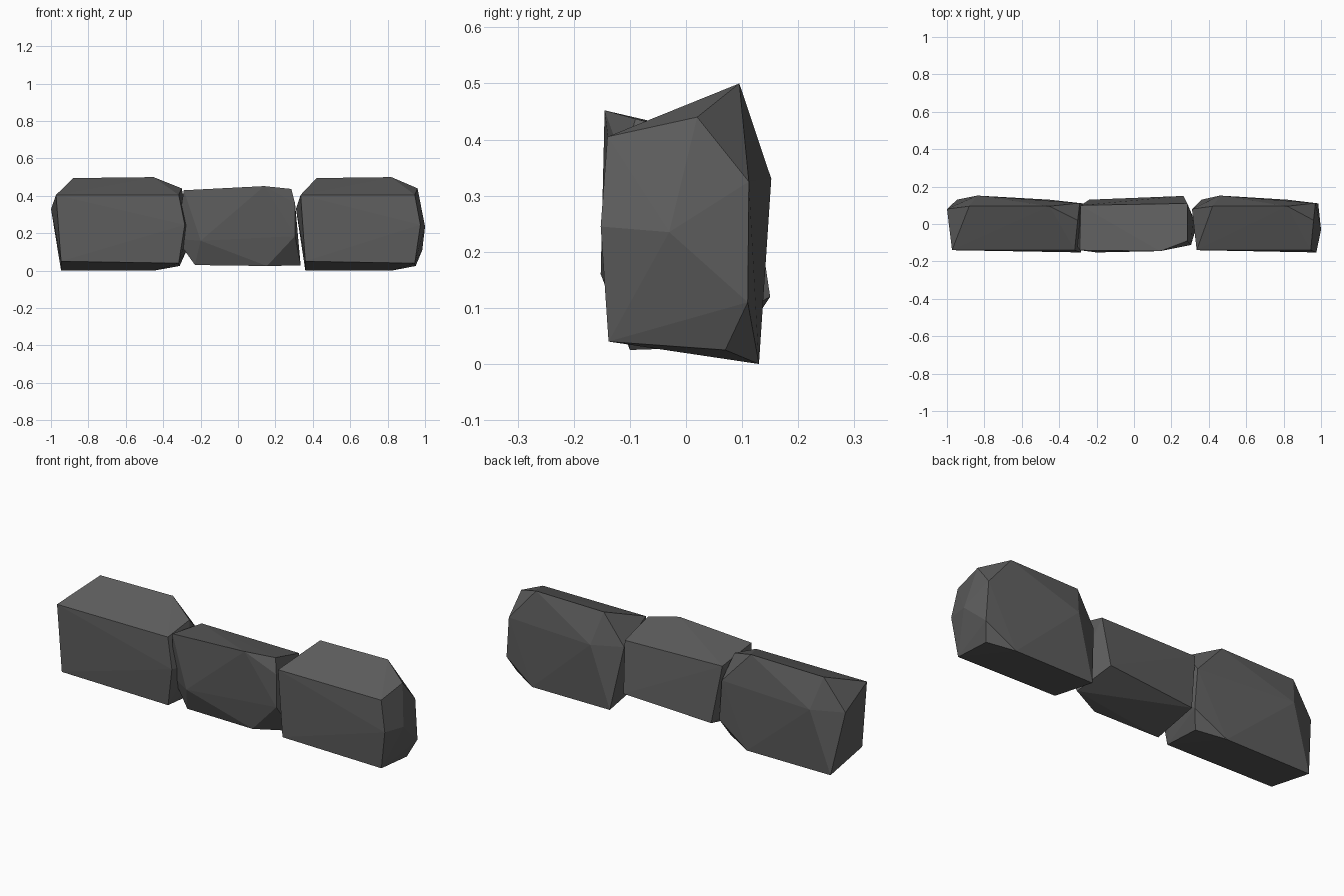
import bpy
import bmesh

stone = bpy.data.materials.new("dark grey stone")
stone.diffuse_color = (0.11, 0.11, 0.11, 1.0)


def make_stone(name, points, scale_x=1.0, shift_x=0.0):
    """Chiselled stone: flat-shaded convex hull around its corner points."""
    bm = bmesh.new()
    for x, y, z in points:
        bm.verts.new((x * scale_x + shift_x, y, z))
    hull = bmesh.ops.convex_hull(bm, input=bm.verts[:])
    loose = {g for g in hull["geom_interior"] + hull["geom_unused"]
             if isinstance(g, bmesh.types.BMVert)}
    bmesh.ops.delete(bm, geom=list(loose), context='VERTS')
    bmesh.ops.recalc_face_normals(bm, faces=bm.faces[:])
    mesh = bpy.data.meshes.new(name)
    bm.to_mesh(mesh)
    bm.free()
    mesh.materials.append(stone)
    obj = bpy.data.objects.new(name, mesh)
    bpy.context.collection.objects.link(obj)
    return obj


# Corners of the taller stone, used at both ends
end_corners = [
    (0.42, 0.095, 0.495), (0.82, 0.095, 0.50), (0.96, 0.02, 0.44),   # top
    (0.945, -0.14, 0.405), (0.335, -0.14, 0.405),                    # front top
    (0.975, -0.152, 0.245), (0.36, -0.138, 0.05), (0.945, -0.138, 0.04),
    (0.46, 0.152, 0.33), (0.31, 0.08, 0.33), (0.97, 0.112, 0.325),   # back
    (0.985, 0.11, 0.11), (1.0, -0.03, 0.235),                        # right end
    (0.95, 0.07, 0.025), (0.82, 0.13, 0.0), (0.36, 0.13, 0.0),       # base
]

# Corners of the lower middle stone
middle_corners = [
    (-0.29, -0.14, 0.43), (0.14, -0.145, 0.452), (0.285, -0.09, 0.437),  # front top
    (0.285, 0.11, 0.385), (-0.285, 0.10, 0.395),                     # back top
    (0.305, -0.112, 0.36), (0.305, -0.112, 0.185),                   # front right
    (-0.20, -0.152, 0.16), (-0.33, -0.08, 0.17),                     # front left
    (-0.23, -0.10, 0.03), (0.155, -0.10, 0.025), (0.335, -0.01, 0.028),  # base
    (0.265, 0.15, 0.12), (-0.24, 0.13, 0.09), (0.315, 0.03, 0.23),   # back and end
]

make_stone("right_stone", end_corners)
make_stone("left_stone", end_corners, 1.075, -1.333)
make_stone("middle_stone", middle_corners)
